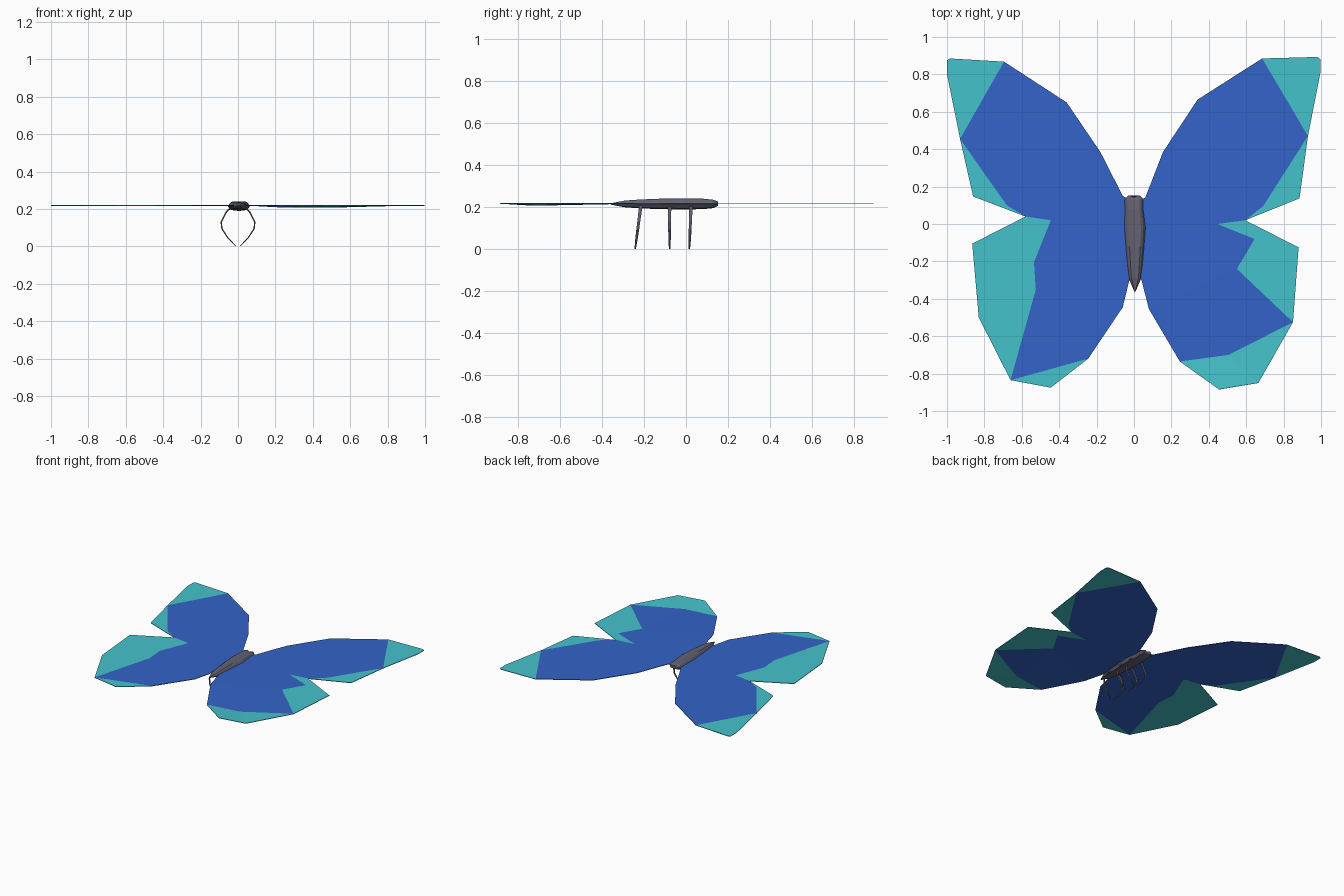
import bpy, bmesh, math
from mathutils import Vector

if "Cube" in bpy.data.objects:
    bpy.data.objects.remove(bpy.data.objects["Cube"])


def material(name, rgb):
    m = bpy.data.materials.new(name)
    m.diffuse_color = (*rgb, 1)
    m.use_nodes = True
    m.node_tree.nodes["Principled BSDF"].inputs["Base Color"].default_value = m.diffuse_color
    return m


BLUE = material("wing blue", (0.033, 0.125, 0.58))
TEAL = material("wing teal", (0.06, 0.545, 0.60))
GREY = material("body grey", (0.125, 0.12, 0.165))
WING_Z = 0.218


def finish(bm, name, mats):
    bmesh.ops.recalc_face_normals(bm, faces=bm.faces)
    me = bpy.data.meshes.new(name)
    bm.to_mesh(me)
    bm.free()
    for m in mats:
        me.materials.append(m)
    ob = bpy.data.objects.new(name, me)
    bpy.context.collection.objects.link(ob)
    return ob


def wing(name, points, patches, dips=()):
    """Thin sheet; each patch is (material index, point indices)."""
    bm = bmesh.new()
    vs = [bm.verts.new((x, y, WING_Z - (0.009 if i in dips else 0)))
          for i, (x, y) in enumerate(points)]
    for mat, ids in patches:
        bm.faces.new([vs[i] for i in ids]).material_index = mat
    bmesh.ops.triangulate(bm, faces=bm.faces)
    ob = finish(bm, name, (BLUE, TEAL))
    mod = ob.modifiers.new("thickness", 'SOLIDIFY')
    mod.thickness = 0.004
    mod.offset = 0


# Fore wings: blue panel, teal tip and teal strip on the outer edge
fore = [(0, (0, 1, 2, 3, 4, 8, 10, 11, 12, 13)),
        (1, (4, 5, 6, 7, 8)),
        (1, (8, 9, 11, 10))]
wing("right_fore_wing",
     [(0.01, 0.12), (0.06, 0.14), (0.155, 0.385), (0.34, 0.665), (0.685, 0.885),
      (0.98, 0.893), (0.997, 0.88), (0.997, 0.81), (0.93, 0.47), (0.885, 0.137),
      (0.69, 0.095), (0.595, 0.02), (0.445, 0.0), (0.01, -0.02)], fore)
wing("left_fore_wing",
     [(-0.01, 0.12), (-0.06, 0.15), (-0.18, 0.385), (-0.36, 0.65), (-0.695, 0.868),
      (-0.985, 0.885), (-1.0, 0.875), (-1.0, 0.80), (-0.93, 0.455), (-0.86, 0.147),
      (-0.68, 0.10), (-0.58, 0.04), (-0.445, 0.02), (-0.01, -0.02)], fore)

# Hind wings: blue panel with a jagged teal border
wing("right_hind_wing",
     [(0.01, -0.02), (0.445, 0.0), (0.595, 0.02), (0.88, -0.125), (0.85, -0.525),
      (0.665, -0.85), (0.455, -0.885), (0.245, -0.735), (0.08, -0.455),
      (0.04, -0.3), (0.01, -0.28), (0.645, -0.08), (0.55, -0.24), (0.505, -0.70)],
     [(0, (0, 1, 11, 12, 4, 13, 7, 8, 9, 10)),
      (1, (1, 2, 3, 4, 12, 11)),
      (1, (4, 5, 6, 7, 13))], dips=(7, 13))
wing("left_hind_wing",
     [(-0.01, -0.02), (-0.445, 0.02), (-0.58, 0.04), (-0.865, -0.105), (-0.83, -0.5),
      (-0.66, -0.835), (-0.445, -0.875), (-0.245, -0.72), (-0.06, -0.445),
      (-0.025, -0.3), (-0.01, -0.28), (-0.64, -0.05), (-0.535, -0.205),
      (-0.525, -0.35)],
     [(0, (0, 1, 11, 12, 13, 5, 7, 8, 9, 10)),
      (1, (1, 2, 3, 4, 5, 13, 12, 11)),
      (1, (5, 6, 7))])


def loft(name, rings):
    """Skin equal-sized rings of points and cap both ends."""
    bm = bmesh.new()
    loops = [[bm.verts.new(p) for p in r] for r in rings]
    n = len(loops[0])
    for a, b in zip(loops, loops[1:]):
        for i in range(n):
            bm.faces.new((a[i], a[(i + 1) % n], b[(i + 1) % n], b[i]))
    bm.faces.new(loops[0])
    bm.faces.new(loops[-1])
    return finish(bm, name, (GREY,))


# Body: flat-topped octagonal section, tapering to the tail
SECTION = [(-1, 0), (-0.75, 0.75), (-0.55, 1), (0, 0.9), (0.55, 1), (0.75, 0.75),
           (1, 0), (0.7, -0.8), (0, -1), (-0.7, -0.8)]
STATIONS = [(0.142, 0.0, 0.040, 0.012), (0.128, 0.0, 0.054, 0.020),
            (0.08, 0.0, 0.052, 0.025), (-0.02, 0.005, 0.060, 0.026),
            (-0.12, 0.005, 0.052, 0.025), (-0.22, 0.005, 0.043, 0.021),
            (-0.29, 0.005, 0.034, 0.016), (-0.36, 0.005, 0.004, 0.003)]
loft("body", [[(cx + w * u, y + (0.01 * (0.2 < abs(u) < 0.8) if k == 0 else 0),
                0.215 + h * v) for u, v in SECTION]
              for k, (y, cx, w, h) in enumerate(STATIONS)])

# Legs: three bowed, tapering pairs under the body
BOW = [(0.040, 0.205, 0.007), (0.062, 0.185, 0.007), (0.090, 0.130, 0.006),
       (0.086, 0.095, 0.006), (0.056, 0.048, 0.005), (0.012, 0.002, 0.003)]
for label, y_top, y_foot in (("front", 0.024, 0.016), ("middle", -0.078, -0.078),
                             ("rear", -0.215, -0.242)):
    for side, s in (("left", -1), ("right", 1)):
        rings = []
        for i, (x, z, r) in enumerate(BOW):
            x0, z0, _ = BOW[max(i - 1, 0)]
            x1, z1, _ = BOW[min(i + 1, len(BOW) - 1)]
            n = Vector((z1 - z0, 0, x0 - x1)).normalized()
            c = Vector((x, y_foot + (y_top - y_foot) * z / 0.205, z))
            ring = []
            for k in range(6):
                a = k * math.tau / 6
                p = c + n * (0.6 * r * math.cos(a)) + Vector((0, 1.3 * r * math.sin(a), 0))
                ring.append((s * p.x, p.y, max(p.z, 0)))
            rings.append(ring)
        loft(f"{label}_leg_{side}", rings)
